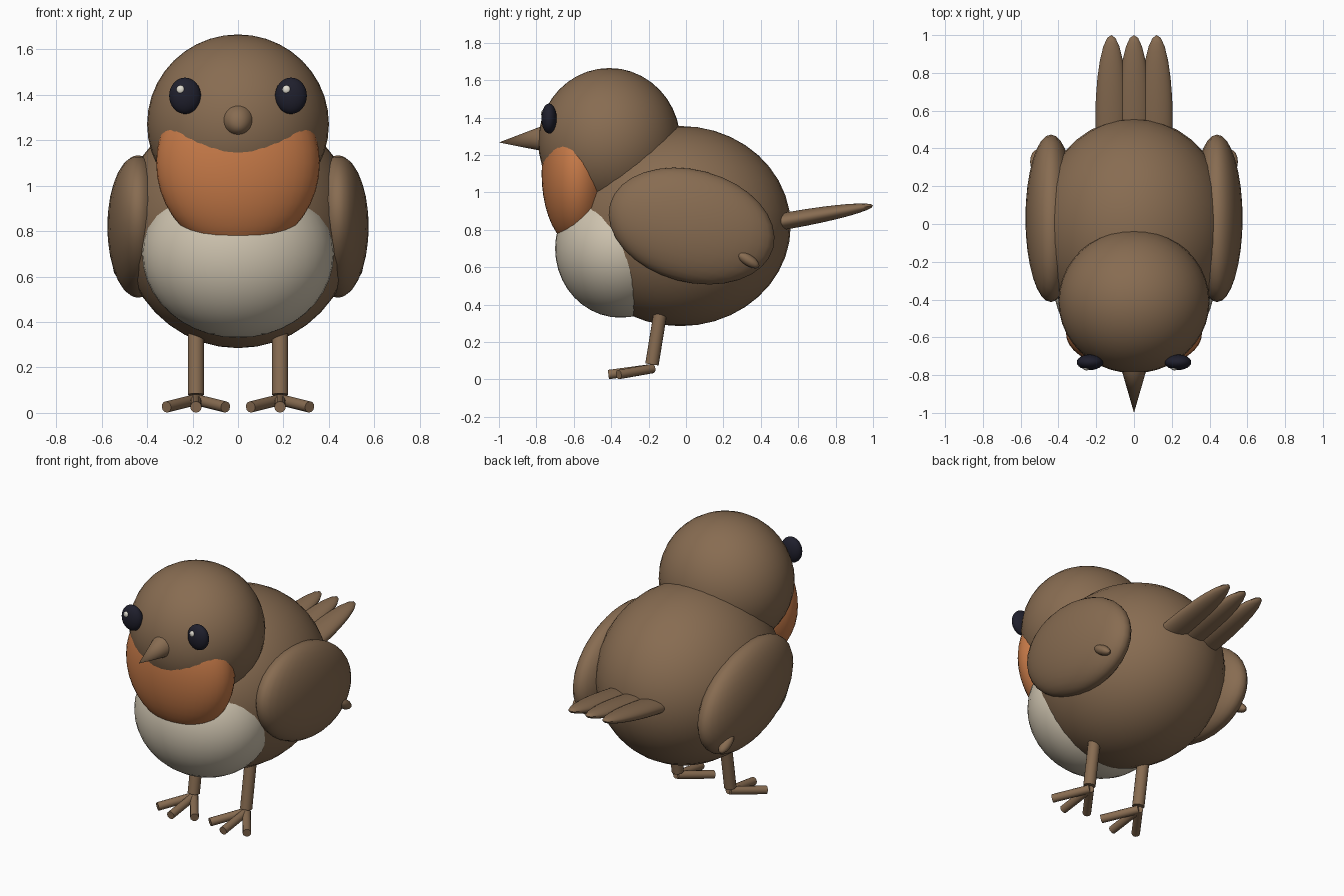
import bpy, math
from mathutils import Vector

if "Cube" in bpy.data.objects:
    bpy.data.objects.remove(bpy.data.objects["Cube"])


def material(name, rgb):
    m = bpy.data.materials.new(name)
    m.diffuse_color = (*rgb, 1.0)
    m.use_nodes = True
    m.node_tree.nodes["Principled BSDF"].inputs["Base Color"].default_value = m.diffuse_color
    return m


BROWN = material("brown", (0.245, 0.150, 0.083))
ORANGE = material("orange", (0.58, 0.198, 0.066))
CREAM = material("cream", (0.62, 0.55, 0.43))
BLACK = material("blue_black", (0.014, 0.014, 0.026))
GLINT = material("off_white", (0.75, 0.72, 0.64))


def finish(name, mat):
    ob = bpy.context.object
    ob.name = name
    ob.data.materials.append(mat)
    bpy.ops.object.transform_apply(location=False, rotation=True, scale=True)
    bpy.ops.object.shade_smooth_by_angle(angle=math.radians(40))
    return ob


def ellipsoid(name, mat, loc, radii, pitch=0.0, seg=32, rings=16):
    """Ellipsoid tilted about the x axis by pitch degrees."""
    bpy.ops.mesh.primitive_uv_sphere_add(segments=seg, ring_count=rings, location=loc,
                                         rotation=(math.radians(pitch), 0, 0))
    bpy.context.object.scale = radii
    return finish(name, mat)


def rod(name, mat, start, end, r1, r2, seg=16):
    """Cylinder or cone between two points."""
    a, b = Vector(start), Vector(end)
    d = b - a
    bpy.ops.mesh.primitive_cone_add(vertices=seg, radius1=r1, radius2=r2, depth=d.length,
                                    location=(a + b) / 2,
                                    rotation=d.to_track_quat('Z', 'Y').to_euler())
    return finish(name, mat)


# Body, head and coloured front
ellipsoid("body", BROWN, (0, -0.03, 0.82), (0.515, 0.59, 0.535), seg=40, rings=20)
ellipsoid("head", BROWN, (0, -0.41, 1.27), (0.40, 0.38, 0.395), seg=40, rings=20)
ellipsoid("belly", CREAM, (0, -0.35, 0.70), (0.422, 0.35, 0.37), seg=40, rings=20)
ellipsoid("breast", ORANGE, (0, -0.58, 1.10), (0.36, 0.192, 0.39), seg=40, rings=20)

# Beak
rod("beak", BROWN, (0, -0.74, 1.289), (0, -1.0, 1.267), 0.075, 0.0, 24)

# Tail feathers
for i in (-1, 0, 1):
    ellipsoid(f"tail_feather_{i + 2}", BROWN, (0.12 * i, 0.55, 0.85),
              (0.085, 0.457, 0.045), pitch=10, seg=24)

for side, s in (("left", -1), ("right", 1)):
    # Wing with a small feather tip
    ellipsoid(f"{side}_wing", BROWN, (0.44 * s, 0.03, 0.82), (0.135, 0.452, 0.30), pitch=-15)
    ellipsoid(f"{side}_wing_tip", BROWN, (0.515 * s, 0.33, 0.64), (0.035, 0.072, 0.03),
              pitch=-33, seg=16, rings=10)

    # Eye and its glint, the glint shifted the same way on both eyes
    ellipsoid(f"{side}_eye", BLACK, (0.233 * s, -0.732, 1.395), (0.07, 0.041, 0.08), seg=24)
    ellipsoid(f"{side}_eye_glint", GLINT, (0.233 * s - 0.019, -0.763, 1.422),
              (0.019, 0.012, 0.019), seg=16, rings=8)

    # Leg and three forward toes
    x = 0.185 * s
    rod(f"{side}_leg", BROWN, (x, -0.13, 0.40), (x, -0.182, 0.08), 0.036, 0.036)
    for k, (dx, y) in enumerate(((-0.13, -0.36), (0, -0.415), (0.13, -0.36))):
        rod(f"{side}_toe_{k + 1}", BROWN, (x, -0.178, 0.058), (x + dx, y, 0.026), 0.025, 0.025, 12)
